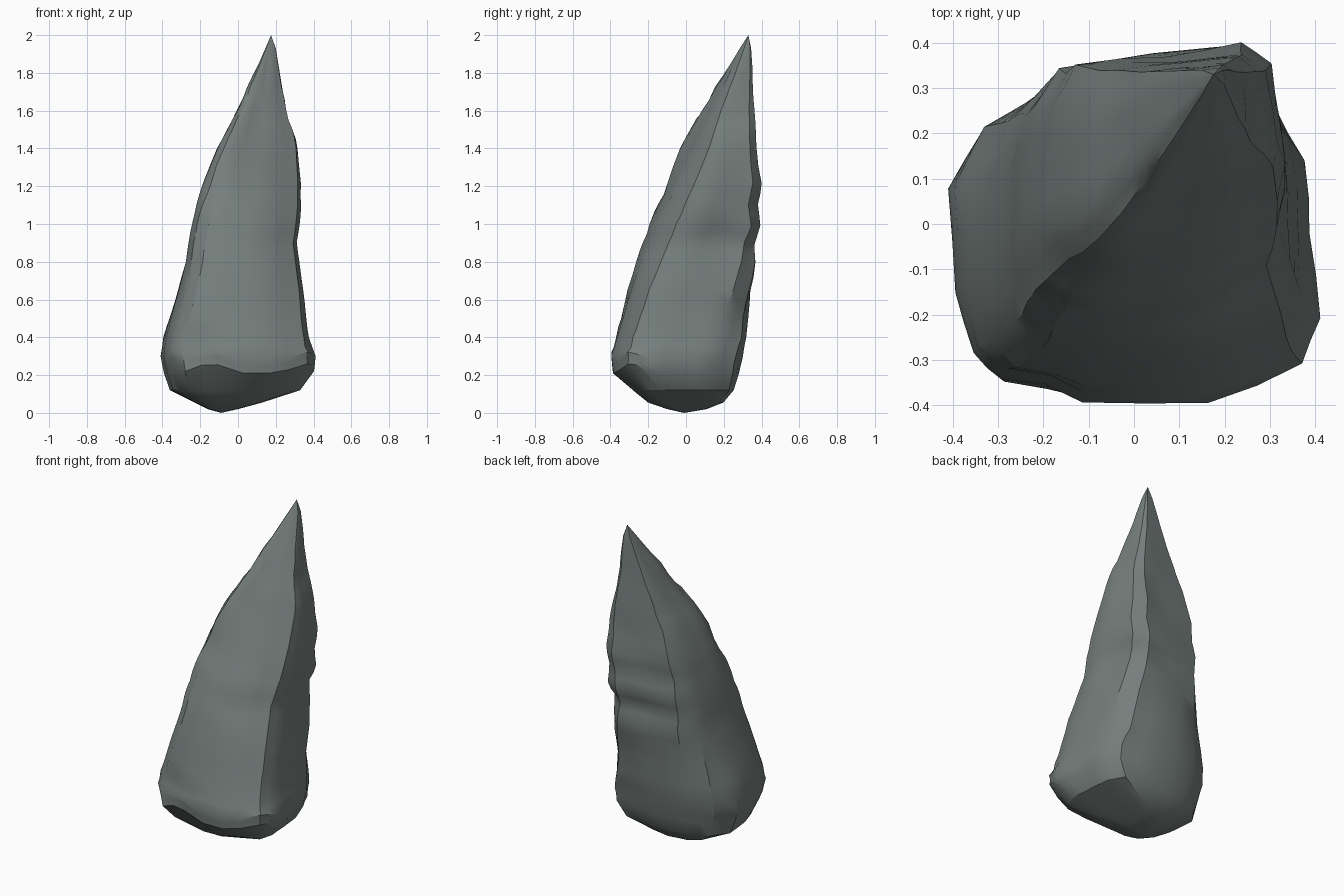
import bpy, bmesh, math, random
from mathutils import Vector, noise

random.seed(4)

# silhouette: height, x min, x max, y min, y max
EXT = [
    (0.02, -0.16, 0.00, -0.10, 0.11), (0.055, -0.23, 0.13, -0.20, 0.195),
    (0.12, -0.36, 0.33, -0.28, 0.25), (0.21, -0.39, 0.40, -0.385, 0.28),
    (0.30, -0.41, 0.41, -0.395, 0.30), (0.40, -0.395, 0.375, -0.37, 0.32),
    (0.50, -0.365, 0.36, -0.345, 0.33), (0.65, -0.32, 0.345, -0.31, 0.35),
    (0.80, -0.28, 0.325, -0.265, 0.375), (0.90, -0.265, 0.31, -0.225, 0.37),
    (1.00, -0.245, 0.325, -0.19, 0.39), (1.10, -0.22, 0.33, -0.15, 0.375),
    (1.22, -0.185, 0.33, -0.11, 0.395), (1.40, -0.11, 0.315, -0.03, 0.375),
    (1.50, -0.055, 0.295, 0.025, 0.37), (1.60, -0.005, 0.265, 0.085, 0.36),
    (1.72, 0.05, 0.235, 0.155, 0.355), (1.84, 0.105, 0.215, 0.23, 0.35),
    (1.93, 0.145, 0.20, 0.285, 0.345),
]

# cross-sections within the unit box, from the front right corner clockwise
LOW = [(1, .27), (.965, .11), (.70, 0), (.36, 0), (.14, .06), (.07, .16), (.02, .35),
       (0, .68), (.09, .86), (.27, .96), (.60, 1), (.88, .95), (.96, .77), (.98, .54)]
MID = [(1, .42), (.97, .24), (.70, .06), (.40, 0), (.16, 0), (.05, .08), (0, .27),
       (.01, .55), (.04, .77), (.14, .92), (.50, .98), (.80, 1), (.95, .92), (.99, .65)]
TOP = [(1, .53), (.98, .38), (.70, .20), (.40, .09), (.20, .01), (.08, 0), (0, .14),
       (0, .45), (.02, .72), (.08, .91), (.50, .96), (.82, 1), (.94, .91), (.98, .71)]


def mix(a, b, t):
    return tuple(p + (q - p) * t for p, q in zip(a, b))


def section(z):
    """Blend the three cross-sections by height and add midpoints."""
    if z < 1.0:
        a, b, t = LOW, MID, (z - 0.3) / 0.7
    else:
        a, b, t = MID, TOP, (z - 1.0) / 0.4
    t = min(max(t, 0), 1)
    pts = [mix(p, q, t) for p, q in zip(a, b)]
    out = []
    for i, p in enumerate(pts):
        out += [p, mix(p, pts[(i + 1) % len(pts)], 0.5)]
    return out


# rings through the silhouette, with one between each pair
rows = []
for i, r in enumerate(EXT):
    rows.append(r)
    if 3 <= i < len(EXT) - 1:
        rows.append(mix(r, EXT[i + 1], 0.5))

bm = bmesh.new()
rings = []
for z, x0, x1, y0, y1 in rows:
    ring = []
    for u, v in section(z):
        p = Vector((x0 + u * (x1 - x0), y0 + v * (y1 - y0), z))
        # chipped stone: rough on the right and back, calm on the front
        amp = 0.012 if (v > 0.4 and u > 0.5) else 0.004
        amp *= min(1, (x1 - x0) / 0.4)
        n = noise.noise(p * 6.0) * amp
        c = Vector(((x0 + x1) / 2, (y0 + y1) / 2, z))
        p += (p - c).normalized() * n
        if 0.25 < z < 1.8:
            p.z += random.uniform(-0.008, 0.008)
        ring.append(bm.verts.new(p))
    rings.append(ring)

# skin, pointed tip and blunt underside
N = len(rings[0])
for a, b in zip(rings, rings[1:]):
    for i in range(N):
        j = (i + 1) % N
        bm.faces.new((a[i], a[j], b[j], b[i]))
tip = bm.verts.new((0.175, 0.33, 2.0))
foot = bm.verts.new((-0.09, -0.01, 0.0))
for i in range(N):
    j = (i + 1) % N
    bm.faces.new((rings[-1][i], rings[-1][j], tip))
    bm.faces.new((rings[0][j], rings[0][i], foot))


def dent(center, radius, push):
    """Press a shallow chip into the surface."""
    c, d = Vector(center), Vector(push)
    for v in bm.verts:
        f = 1 - (v.co - c).length / radius
        if f > 0:
            v.co += d * min(1, f * 1.6)


dent((-0.14, -0.385, 0.21), 0.14, (0, 0, 0.045))       # scalloped front rim
dent((0.36, -0.31, 0.21), 0.13, (0, 0, 0.05))          # right end of the rim
dent((-0.36, -0.30, 0.23), 0.12, (0, 0, 0.03))         # left end of the rim
dent((-0.23, -0.37, 0.37), 0.12, (0.010, 0.026, 0))    # front left chip
dent((0.37, -0.31, 0.32), 0.09, (-0.012, 0.012, 0))    # front right chip
dent((-0.13, -0.10, 1.20), 0.10, (0.008, 0.015, 0))    # ridge chip
dent((0.31, 0.18, 0.92), 0.16, (-0.020, 0, 0))         # right hollow
dent((0.28, 0.25, 1.55), 0.12, (-0.012, -0.005, 0))    # upper right hollow
dent((0.05, 0.36, 0.88), 0.14, (0, -0.015, 0))         # back hollow
dent((0.10, 0.34, 1.25), 0.12, (0, -0.012, 0))         # upper back hollow

bmesh.ops.recalc_face_normals(bm, faces=bm.faces)
mesh = bpy.data.meshes.new("rock_spike")
bm.to_mesh(mesh)
bm.free()

stone = bpy.data.materials.new("grey stone")
stone.diffuse_color = (0.18, 0.212, 0.205, 1)
mesh.materials.append(stone)

rock = bpy.data.objects.new("rock_spike", mesh)
bpy.context.collection.objects.link(rock)
bpy.context.view_layer.objects.active = rock
rock.select_set(True)
bpy.ops.object.shade_smooth_by_angle(angle=math.radians(32))
